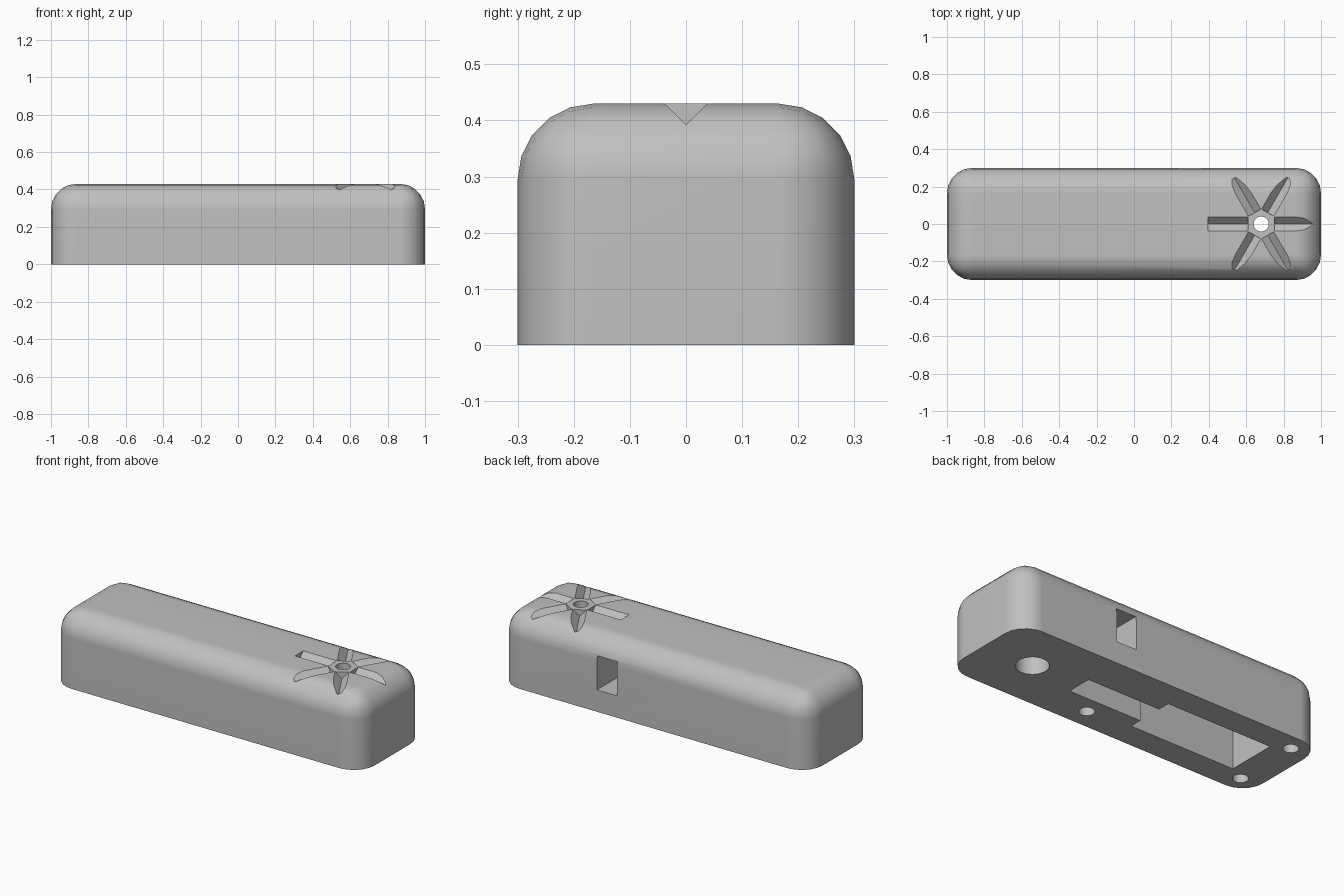
import bpy
import bmesh
from math import pi, cos, sin
from mathutils import Matrix, Vector

cube = bpy.data.objects.get("Cube")
if cube:
    bpy.data.objects.remove(cube, do_unlink=True)

HEIGHT, ROUND = 0.43, 0.135
HUB_X = 0.68

grey = bpy.data.materials.new("plain grey")
grey.use_nodes = True
grey.diffuse_color = (0.53, 0.53, 0.53, 1)
grey.node_tree.nodes["Principled BSDF"].inputs["Base Color"].default_value = (0.53, 0.53, 0.53, 1)


def prism(name, outline, low, high, matrix=Matrix()):
    """Extrude a flat outline from low to high, then place it."""
    bm = bmesh.new()
    base = bm.faces.new([bm.verts.new((x, y, low)) for x, y in outline])
    top = bmesh.ops.extrude_face_region(bm, geom=[base])["geom"]
    verts = [v for v in top if isinstance(v, bmesh.types.BMVert)]
    bmesh.ops.translate(bm, verts=verts, vec=(0, 0, high - low))
    bmesh.ops.recalc_face_normals(bm, faces=bm.faces)
    bmesh.ops.transform(bm, matrix=matrix, verts=bm.verts)
    mesh = bpy.data.meshes.new(name)
    bm.to_mesh(mesh)
    bm.free()
    mesh.materials.append(grey)
    obj = bpy.data.objects.new(name, mesh)
    bpy.context.collection.objects.link(obj)
    return obj


def box(x0, x1, y0, y1):
    return [(x0, y0), (x1, y0), (x1, y1), (x0, y1)]


def circle(x, y, radius, sides=32):
    return [(x + radius * cos(2 * pi * i / sides), y + radius * sin(2 * pi * i / sides))
            for i in range(sides)]


def apply_modifier(obj, mod):
    bpy.context.view_layer.objects.active = obj
    bpy.ops.object.modifier_apply(modifier=mod.name)


def cut(obj, cutter):
    cutter.hide_render = True
    mod = obj.modifiers.new("cut", "BOOLEAN")
    mod.operation, mod.solver, mod.object = "DIFFERENCE", "EXACT", cutter
    apply_modifier(obj, mod)
    bpy.data.objects.remove(cutter, do_unlink=True)


# Rounded body: bevel every edge except the flat base
body = prism("body", box(-1, 1, -0.3, 0.3), 0, HEIGHT)
bm = bmesh.new()
bm.from_mesh(body.data)
edges = [e for e in bm.edges if max(v.co.z for v in e.verts) > 0.1]
bmesh.ops.bevel(bm, geom=edges, offset=ROUND, segments=5, profile=0.5, affect="EDGES")
bm.to_mesh(body.data)
bm.free()

# Stepped pocket in the base
half = [(-0.785, 0.148), (-0.105, 0.148), (-0.105, 0.075), (0.367, 0.075)]
pocket = half + [(x, -y) for x, y in reversed(half)]
cut(body, prism("pocket_cutter", pocket, -0.1, 0.33))

# Slot through the back wall into the pocket
cut(body, prism("slot_cutter", box(0.236, 0.366, 0.05, 0.4), 0.128, 0.325))

# Screw holes in the base
for x, y in [(-0.88, 0.2), (-0.88, -0.2), (0.165, -0.18)]:
    cut(body, prism("screw_hole_cutter", circle(x, y, 0.042, 24), -0.1, 0.25))

# Wide bore from below and narrow hole through the hub
cut(body, prism("bore_cutter", circle(HUB_X, 0, 0.088), -0.1, 0.3))
cut(body, prism("hub_hole_cutter", circle(HUB_X, 0, 0.04), 0.2, 0.6))

# Six V-shaped grooves around the hexagonal hub
wedge = [(0, -0.038), (0.08, 0.042), (-0.08, 0.042)]
along_x = Matrix(((0, 0, 1, 0), (1, 0, 0, 0), (0, 1, 0, 0), (0, 0, 0, 1)))
for i in range(6):
    place = (Matrix.Translation(Vector((HUB_X, 0, HEIGHT)))
             @ Matrix.Rotation(i * pi / 3, 4, "Z") @ along_x)
    cut(body, prism("groove_cutter", wedge, 0.07, 0.285, place))

# Smooth rounding with crisp cut edges
bpy.ops.object.select_all(action="DESELECT")
body.select_set(True)
bpy.context.view_layer.objects.active = body
bpy.ops.object.shade_smooth_by_angle(angle=pi / 6)
normals = body.modifiers.new("even_normals", "WEIGHTED_NORMAL")
normals.keep_sharp = True
